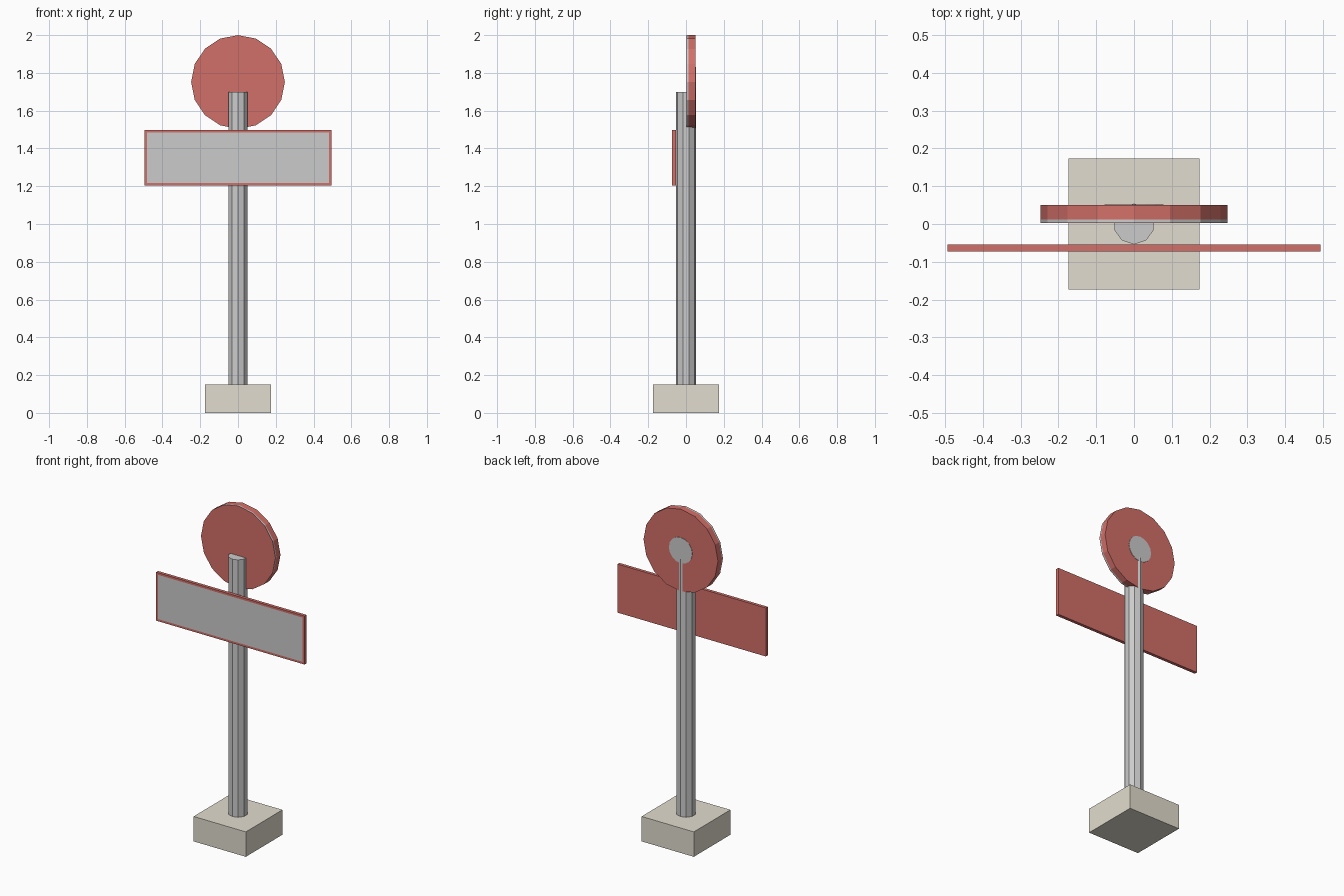
import bpy, bmesh, math
from mathutils import Matrix, Vector

if "Cube" in bpy.data.objects:
    bpy.data.objects.remove(bpy.data.objects["Cube"])


def material(name, rgb):
    m = bpy.data.materials.new(name)
    m.diffuse_color = (*rgb, 1)
    m.use_nodes = True
    m.node_tree.nodes["Principled BSDF"].inputs["Base Color"].default_value = m.diffuse_color
    return m


RED = material("red_paint", (0.65, 0.16, 0.14))
STONE = material("stone", (0.76, 0.72, 0.62))
GREY = material("bare_grey", (0.8, 0.8, 0.8))


def finish(name, bm, *mats):
    me = bpy.data.meshes.new(name)
    bm.to_mesh(me)
    bm.free()
    for m in mats:
        me.materials.append(m)
    ob = bpy.data.objects.new(name, me)
    bpy.context.collection.objects.link(ob)
    return ob


def box_mesh(x, y, z):
    """Box from (min, max) ranges."""
    bm = bmesh.new()
    size = Vector([b - a for a, b in (x, y, z)])
    mid = Vector([(a + b) / 2 for a, b in (x, y, z)])
    bmesh.ops.create_cube(bm, size=1, matrix=Matrix.Translation(mid) @ Matrix.Diagonal((*size, 1)))
    return bm


def cylinder_mesh(sides, r, depth, matrix):
    bm = bmesh.new()
    bmesh.ops.create_cone(bm, cap_ends=True, segments=sides, radius1=r, radius2=r,
                          depth=depth, matrix=matrix)
    return bm


def disc(name, r, y0, y1, mat, sides=16):
    """Upright disc facing along y."""
    turn = Matrix.Translation((0, (y0 + y1) / 2, 1.752)) @ Matrix.Rotation(math.pi / 2, 4, 'X')
    finish(name, cylinder_mesh(sides, r, y1 - y0, turn), mat)


# Footing block and ten-sided post
finish("base_block", box_mesh((-0.174, 0.174), (-0.174, 0.174), (0, 0.15)), STONE)
finish("post", cylinder_mesh(10, 0.054, 1.56, Matrix.Translation((0, 0, 0.92))), GREY)

# Name board: red plate with a grey front panel inside a narrow border
board = box_mesh((-0.494, 0.494), (-0.073, -0.054), (1.205, 1.497))
board.normal_update()
front = [f for f in board.faces if f.normal.y < -0.9]
bmesh.ops.inset_region(board, faces=front, thickness=0.018)
front[0].material_index = 1
finish("sign_board", board, RED, GREY)

# Round sign: red face, grey edge band, red body, grey hub on the back
disc("round_sign_face", 0.248, 0.002, 0.004, RED)
disc("round_sign_edge", 0.248, 0.004, 0.012, GREY)
disc("round_sign_body", 0.248, 0.012, 0.050, RED)
disc("back_hub", 0.078, 0.046, 0.052, GREY)
